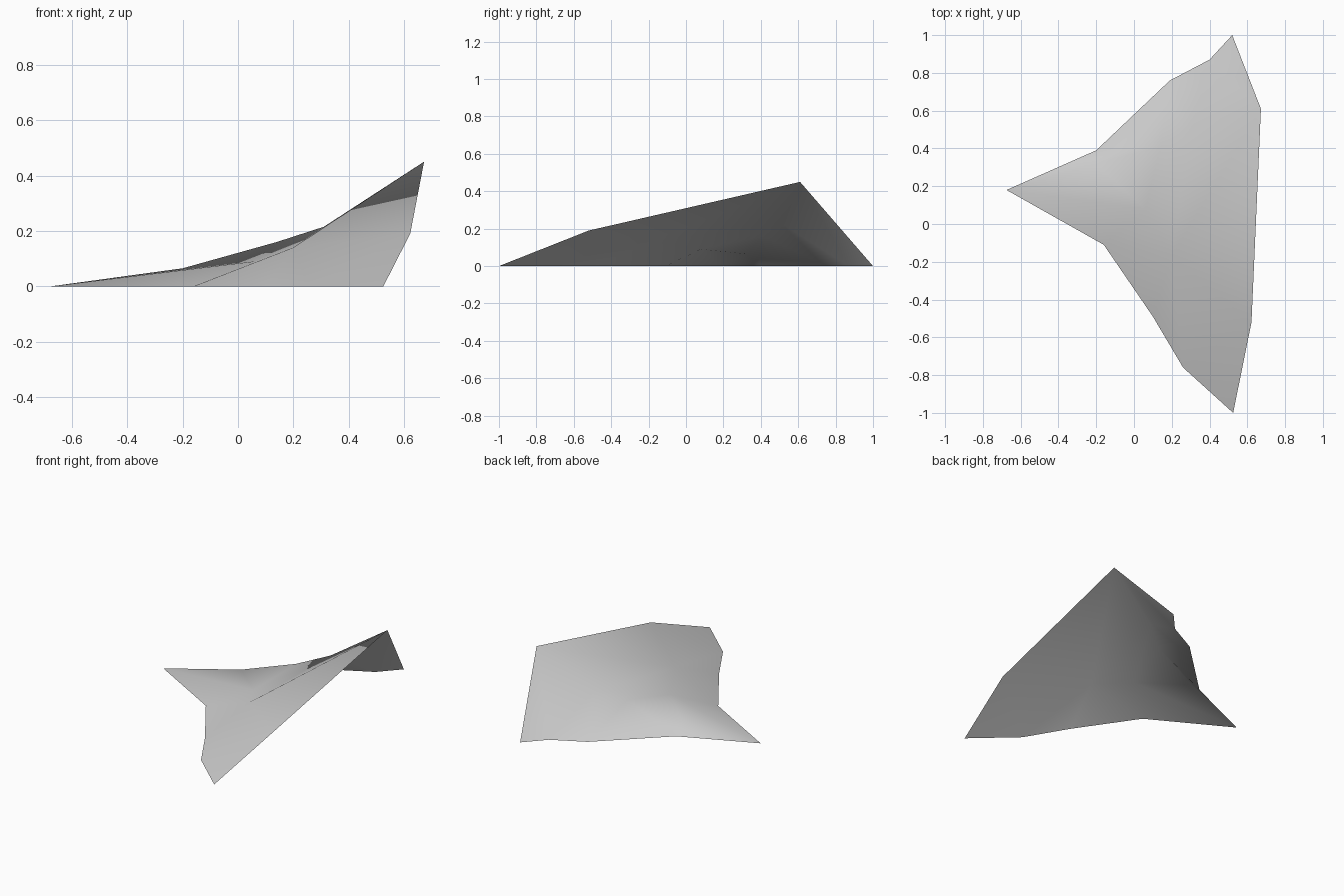
import bpy
import bmesh

cube = bpy.data.objects.get("Cube")
if cube:
    bpy.data.objects.remove(cube, do_unlink=True)

# Plain grey material
grey = bpy.data.materials.new("plain_grey")
grey.use_nodes = True
colour = (0.6, 0.6, 0.6, 1)
grey.diffuse_color = colour
shader = grey.node_tree.nodes["Principled BSDF"]
shader.inputs["Base Color"].default_value = colour

# Rim corners: those with two values rest on the ground
rim = {
    "A": (-0.675, 0.18), "B": (-0.16, -0.11), "C": (0.10, -0.49),
    "D": (0.26, -0.76), "E": (0.525, -1.0), "F": (0.622, -0.52, 0.19),
    "G": (0.672, 0.61, 0.45), "H": (0.52, 1.0), "I": (0.40, 0.87),
    "J": (0.19, 0.76), "K": (-0.20, 0.39),
}

# Back ridge (R, Q, P) and front ridge (V, W) inside the rim
inner = {
    "R": (-0.20, 0.32, 0.065), "Q": (0.14, 0.41, 0.16),
    "P": (0.31, 0.53, 0.215), "V": (0.06, 0.08, 0.09),
    "W": (0.20, -0.17, 0.14),
}

# Facets of the open draped sheet, grouped by slope
tail = "AKR AVR ABV".split()
front_slope = "BVW BCW CDW DFW DEF FGW".split()
back_slope = "KQR JKQ JPQ IJP GIP GHI".split()
crown = "RVQ VPQ VWP WGP".split()

bm = bmesh.new()
verts = {}
for name, point in {**rim, **inner}.items():
    x, y, *z = point
    verts[name] = bm.verts.new((x, y, z[0] if z else 0))

for corners in tail + front_slope + back_slope + crown:
    face = bm.faces.new([verts[c] for c in corners])
    face.smooth = True
    face.normal_update()
    if face.normal.z < 0:
        face.normal_flip()

mesh = bpy.data.meshes.new("draped_sheet")
bm.to_mesh(mesh)
bm.free()
mesh.materials.append(grey)
sheet = bpy.data.objects.new("draped_sheet", mesh)
bpy.context.scene.collection.objects.link(sheet)
